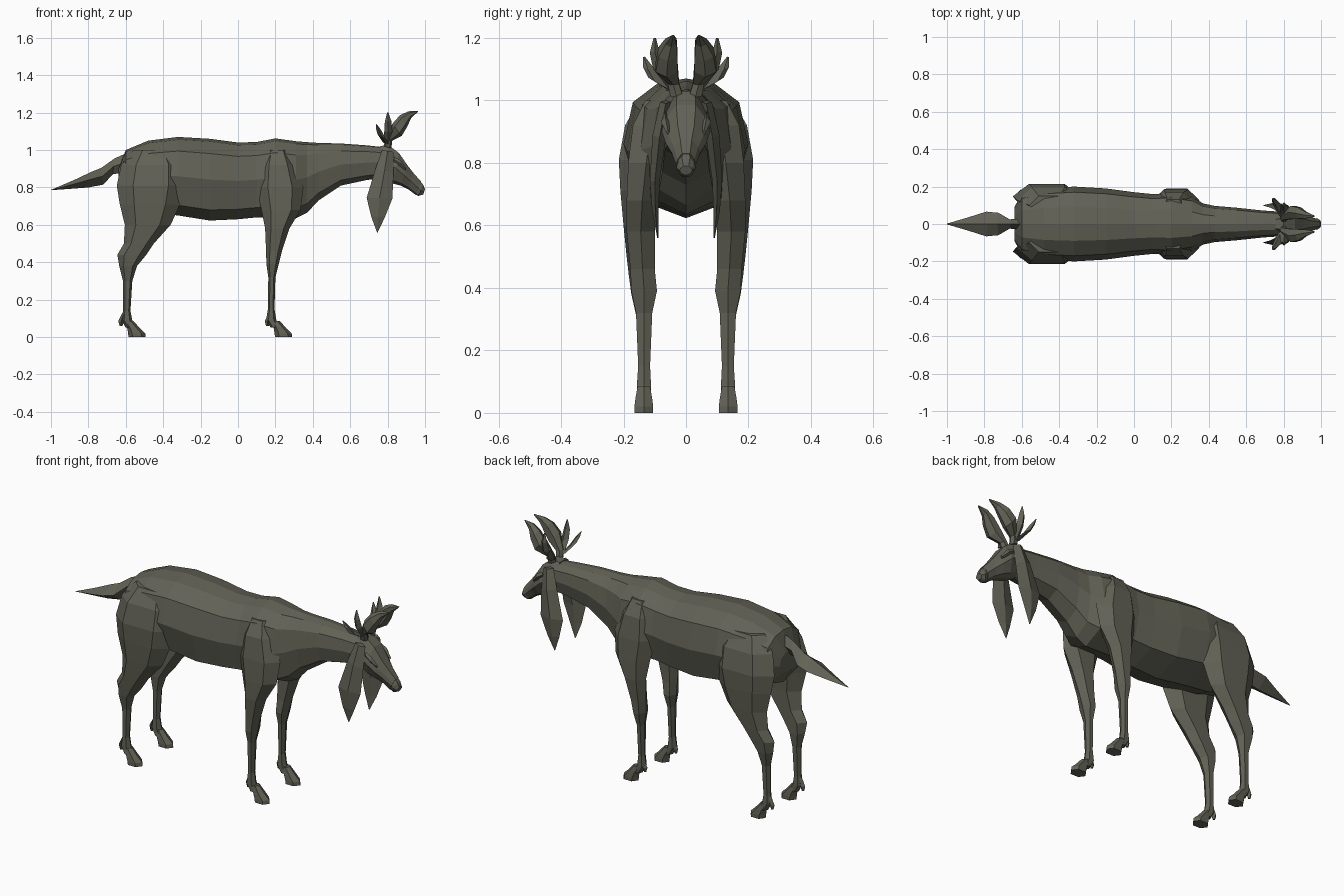
import bpy, bmesh

fur = bpy.data.materials.new("dark olive grey")
fur.diffuse_color = (0.12, 0.12, 0.092, 1)

# Cross-sections: (sideways, position from lower edge 0 to upper edge 1)
half = [(.45, .965), (.85, .82), (1, .5), (.78, .13)]
BARREL = [(0, 1)] + half + [(0, 0)] + [(-s, t) for s, t in reversed(half)]
HEX = [(0, 1), (1, .76), (1, .24), (0, 0), (-1, .24), (-1, .76)]
DIAMOND = [(0, 1), (1, .5), (0, 0), (-1, .5)]
SKULL = [(.4, 1), (.85, .72), (1, .5), (.62, .1), (.25, 0),
         (-.25, 0), (-.62, .1), (-1, .5), (-.85, .72), (-.4, 1)]


def loft(name, profile, sections, side=1):
    """Skin rings; a section is (upper x, upper z, lower x, lower z, half width, centre y)."""
    bm = bmesh.new()
    rings = []
    for ux, uz, lx, lz, w, cy in sections:
        rings.append([bm.verts.new((lx + (ux - lx) * t, side * (cy + s * w), lz + (uz - lz) * t))
                      for s, t in profile])
    n = len(profile)
    for a, b in zip(rings, rings[1:]):
        for i in range(n):
            j = (i + 1) % n
            bm.faces.new((a[i], a[j], b[j], b[i]))
    bm.faces.new(rings[0])
    bm.faces.new(rings[-1])
    bmesh.ops.recalc_face_normals(bm, faces=bm.faces)
    me = bpy.data.meshes.new(name)
    bm.to_mesh(me)
    bm.free()
    me.materials.append(fur)
    ob = bpy.data.objects.new(name, me)
    bpy.context.collection.objects.link(ob)
    return ob


# Body and neck: x, top, bottom, half width
body = [(-.64, .90, .78, .09), (-.60, 1.0, .71, .16), (-.48, 1.05, .67, .19), (-.32, 1.07, .65, .2),
        (-.15, 1.06, .623, .19), (0, 1.04, .63, .17), (.1, 1.043, .64, .16), (.2, 1.062, .64, .165),
        (.31, 1.047, .635, .145), (.37, 1.042, .665, .11), (.43, 1.038, .73, .097),
        (.55, 1.035, .81, .087), (.69, 1.025, .84, .072), (.78, 1.015, .85, .066)]
loft("body_and_neck", BARREL, [(x, t, x, b, w, 0) for x, t, b, w in body])

# Head, nose and tail
loft("head", SKULL, [(.76, 1.02, .75, .86, .062, 0), (.80, 1.03, .79, .84, .07, 0),
                     (.86, .985, .83, .82, .078, 0), (.905, .92, .87, .81, .066, 0),
                     (.94, .875, .91, .79, .046, 0), (.98, .83, .95, .76, .032, 0)])
loft("nose", SKULL, [(.965, .845, .945, .763, .027, 0), (.99, .815, .965, .755, .031, 0),
                     (1, .79, .99, .762, .021, 0)])
loft("tail", DIAMOND, [(-.56, 1.0, -.61, .88, .03, 0), (-.66, .955, -.67, .87, .025, 0),
                       (-.73, .905, -.72, .815, .06, 0), (-.78, .885, -.80, .80, .066, 0),
                       (-.88, .838, -.89, .793, .036, 0), (-1, .787, -1, .785, .002, 0)])

# Legs: z, back x, front x, inner y, outer y
front = [(1.0, .15, .27, .04, .13), (.92, .12, .31, .05, .17), (.8, .10, .35, .07, .185),
         (.68, .125, .335, .09, .19), (.58, .145, .275, .1, .19), (.46, .15, .235, .1, .178),
         (.39, .152, .218, .093, .175), (.32, .162, .2, .108, .16), (.15, .16, .195, .115, .153),
         (.09, .15, .205, .112, .157), (.05, .175, .225, .112, .157)]
hind = [(1.0, -.56, -.35, .05, .15), (.92, -.625, -.29, .06, .195), (.81, -.648, -.285, .08, .215),
        (.71, -.632, -.31, .1, .21), (.6, -.605, -.36, .105, .2), (.5, -.61, -.45, .105, .19),
        (.44, -.645, -.49, .105, .183), (.38, -.635, -.54, .105, .175), (.3, -.615, -.565, .112, .157),
        (.14, -.615, -.575, .115, .153), (.09, -.622, -.565, .112, .157), (.05, -.6, -.55, .112, .157)]
hoof = [(.085, -.025, .03, .115, .155), (.045, -.003, .065, .108, .162),
        (.02, 0, .092, .105, .165), (0, .003, .095, .105, .165)]
claw = [(.13, -.03, -.015, .125, .145), (.085, -.052, -.02, .12, .15), (.06, -.045, -.03, .128, .142)]


def leg_rings(rows, dx=0):
    return [(b + dx, z, a + dx, z, (o - i) / 2, (o + i) / 2) for z, a, b, i, o in rows]


# Ears and antlers: same section format as the loft
ear = [(.83, .99, .77, 1.0, .018, .065), (.832, .88, .735, .9, .022, .085),
       (.825, .74, .688, .745, .016, .1), (.785, .64, .712, .645, .01, .098), (.747, .56, .743, .56, .002, .09)]
antler_main = [(.78, 1.02, .82, 1.01, .02, .03), (.785, 1.06, .825, 1.05, .018, .04),
               (.825, 1.14, .875, 1.075, .035, .062), (.865, 1.185, .905, 1.125, .03, .058),
               (.91, 1.207, .925, 1.17, .018, .048), (.965, 1.21, .96, 1.203, .004, .042)]
prongs = {
    "middle": [(.78, 1.04, .82, 1.04, .015, .042), (.782, 1.1, .825, 1.1, .02, .085),
               (.785, 1.15, .82, 1.155, .016, .1), (.797, 1.2, .804, 1.2, .004, .1)],
    "rear": [(.775, 1.04, .81, 1.03, .014, .045), (.745, 1.085, .79, 1.06, .02, .1),
             (.738, 1.115, .77, 1.1, .016, .122), (.737, 1.14, .743, 1.137, .004, .134)],
}

for side, tag in ((1, "left"), (-1, "right")):
    for kind, rows, dx in (("front", front, .195), ("hind", hind, -.588)):
        loft(f"{kind}_leg_{tag}", HEX, leg_rings(rows), side)
        loft(f"{kind}_hoof_{tag}", HEX, leg_rings(hoof, dx), side)
        loft(f"{kind}_dewclaw_{tag}", DIAMOND, leg_rings(claw, dx), side)
    loft(f"ear_{tag}", DIAMOND, ear, side)
    loft(f"antler_{tag}", HEX, antler_main, side)
    for kind, rows in prongs.items():
        loft(f"antler_{kind}_prong_{tag}", DIAMOND, rows, side)
    # Brow ridge over the eye
    loft(f"brow_{tag}", DIAMOND, [(.835, .965, .83, .935, .008, .066), (.87, .945, .862, .915, .014, .066),
                                  (.9, .905, .895, .89, .005, .058)], side)
